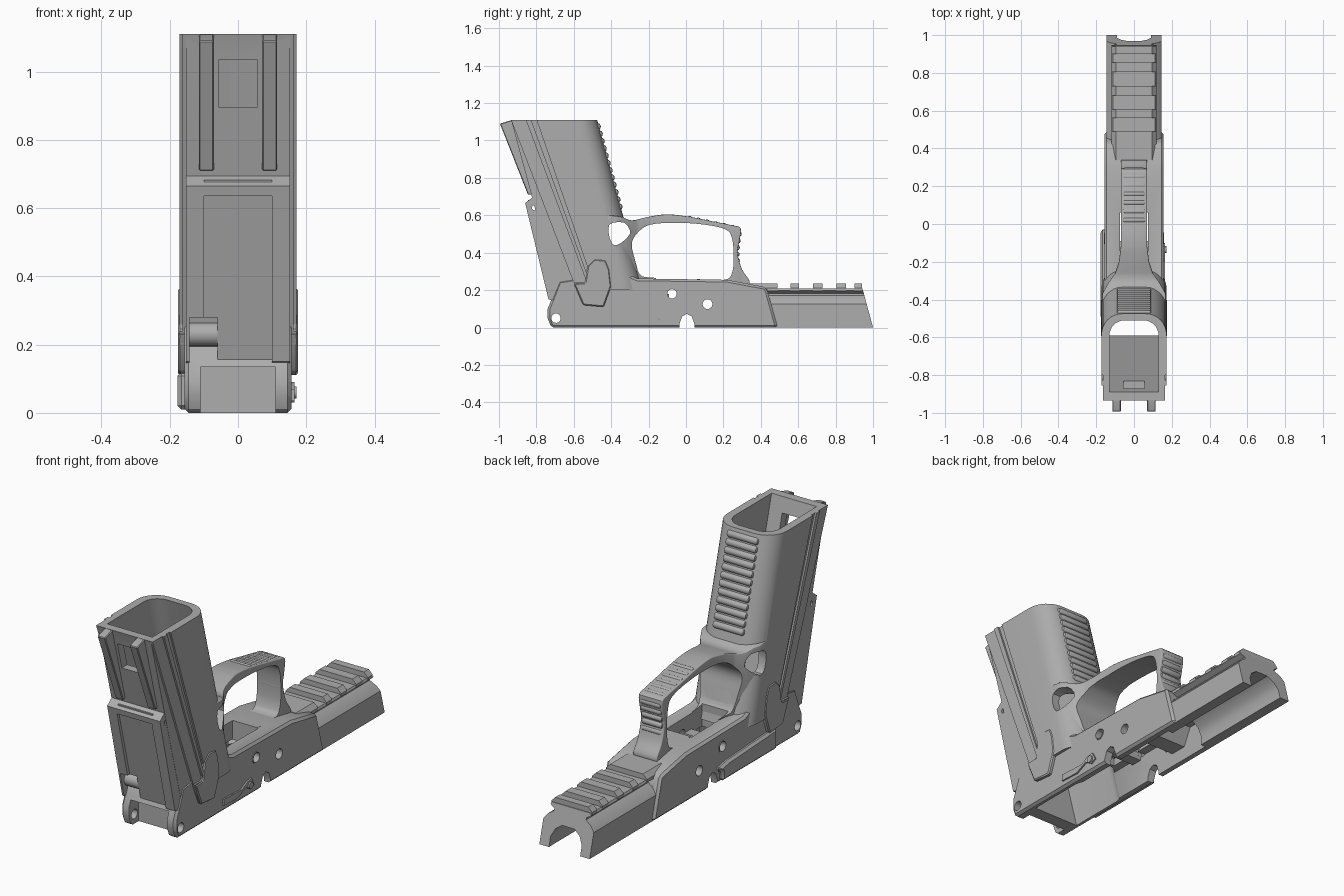
import bpy, bmesh, math
from mathutils import Vector

if "Cube" in bpy.data.objects:
    bpy.data.objects.remove(bpy.data.objects["Cube"])

grey = bpy.data.materials.new("matte grey")
grey.use_nodes = True
grey.diffuse_color = (0.42, 0.42, 0.42, 1)
grey.node_tree.nodes["Principled BSDF"].inputs["Base Color"].default_value = grey.diffuse_color

SLANT = 0.27   # backward lean of the grip
TOP = 1.11


def loft(name, lower, upper):
    """Solid between two matching loops of 3D points."""
    bm = bmesh.new()
    a = [bm.verts.new(p) for p in lower]
    b = [bm.verts.new(p) for p in upper]
    n = len(a)
    bm.faces.new(a)
    bm.faces.new(b)
    for i in range(n):
        j = (i + 1) % n
        bm.faces.new((a[i], a[j], b[j], b[i]))
    bmesh.ops.recalc_face_normals(bm, faces=bm.faces)
    mesh = bpy.data.meshes.new(name)
    bm.to_mesh(mesh)
    bm.free()
    ob = bpy.data.objects.new(name, mesh)
    bpy.context.collection.objects.link(ob)
    mesh.materials.append(grey)
    return ob


def prism(name, pts, x0, x1):
    """Side profile (y, z) extruded across x."""
    return loft(name, [(x0, y, z) for y, z in pts], [(x1, y, z) for y, z in pts])


def box(name, x, y, z):
    return prism(name, [(y[0], z[0]), (y[1], z[0]), (y[1], z[1]), (y[0], z[1])], *x)


def disc(y, z, r, n=24):
    return [(y + r * math.cos(2 * math.pi * i / n), z + r * math.sin(2 * math.pi * i / n)) for i in range(n)]


def curve(pts, steps=4):
    """Closed smooth curve through the points."""
    out, n = [], len(pts)
    for i in range(n):
        a, b, c, d = (Vector(pts[(i + k) % n]) for k in (-1, 0, 1, 2))
        for s in range(steps):
            t = s / steps
            p = 0.5 * (2 * b + (c - a) * t + (2 * a - 5 * b + 4 * c - d) * t * t + (3 * b - a - 3 * c + d) * t ** 3)
            out.append(tuple(p))
    return out


def bake(ob):
    dg = bpy.context.evaluated_depsgraph_get()
    mesh = bpy.data.meshes.new_from_object(ob.evaluated_get(dg))
    ob.modifiers.clear()
    ob.data = mesh


def bevel(ob, width, segments=1, angle=40):
    m = ob.modifiers.new("bevel", "BEVEL")
    m.width, m.segments, m.limit_method, m.angle_limit = width, segments, "ANGLE", math.radians(angle)
    bake(ob)


def combine(ob, tools, op="DIFFERENCE"):
    for t in tools:
        m = ob.modifiers.new("cut", "BOOLEAN")
        m.object, m.operation, m.solver = t, op, "EXACT"
    bake(ob)


def section(half, back, front, radius, z):
    """Plan of the grip: square back, round front corners, leaning with height."""
    dy = SLANT * (TOP - z)
    pts = [(half, back)]
    for side in (1, -1):
        for i in range(9):
            a = math.radians(90 * i / 8)
            if side < 0:
                a = math.pi / 2 - a
            pts.append((side * (half - radius + radius * math.cos(a)), front - radius + radius * math.sin(a)))
    pts.append((-half, back))
    return [(x, y + dy, z) for x, y in pts]


def mirrored_prism(name, pts, x0, x1):
    return [prism("left_" + name, pts, x0, x1), prism("right_" + name, pts, -x1, -x0)]


# cutters shared by several parts
well = loft("well_cutter", section(0.13, -0.89, -0.51, 0.08, -0.1), section(0.13, -0.89, -0.51, 0.08, 1.3))
strut_hole = prism("strut_cutter", curve([(-.41, .55), (-.33, .56), (-.30, .50), (-.37, .44), (-.405, .47)], 3), -.3, .3)
trigger_slot = box("trigger_slot_cutter", (-.075, .075), (-.24, .06), (.1, .4))
finger_hole = prism("finger_cutter", curve(
    [(-.255, .51), (-.19, .55), (-.05, .56), (.1, .55), (.21, .525), (.245, .48), (.255, .38), (.245, .29),
     (.2, .255), (0, .262), (-.2, .268), (-.25, .29), (-.275, .37), (-.29, .45)]), -.3, .3)
cutters = [well, strut_hole, trigger_slot, finger_hole]

# grip shell with stepped sides
grip = loft("grip", section(0.172, -0.935, -0.475, 0.11, 0.2), section(0.172, -0.935, -0.475, 0.11, TOP))
steps = mirrored_prism("rear_step", [(-1.2, 1.2), (-.97, 1.2), (-.585, .2), (-.8, .2)], .153, .3)
steps += mirrored_prism("middle_step", [(-1.0, 1.2), (-.89, 1.2), (-.53, .24), (-.62, .24)], .163, .3)
steps += mirrored_prism("groove", [(-.86, 1.2), (-.83, 1.2), (-.505, .26), (-.52, .26)], .163, .3)
window = box("window_cutter", (-.055, .055), (-1.1, -.75), (.895, 1.035))
combine(grip, [well, strut_hole, window] + steps)
cutters += steps + [window]

# twin rails up the back of the grip
for rail in mirrored_prism("back_rail", [(-.995, 1.09), (-.93, TOP), (-.89, TOP), (-.79, .71), (-.845, .71)], .07, .115):
    bevel(rail, .004)

# lower back panel with a recessed centre
panel = prism("back_panel", [(-.86, .665), (-.815, .70), (-.78, .69), (-.62, .13), (-.735, .15)], -.152, .152)
recess = prism("recess_cutter", [(-.95, .635), (-.838, .635), (-.69, .05), (-.95, .05)], -.1, .1)
notch = box("notch_cutter", (-.142, -.06), (-.9, -.66), (.12, .28))
eyes = prism("panel_hole_cutter", disc(-.81, .64, .014, 12), -.3, .3)
combine(panel, [recess, notch, eyes, well])
cutters += [recess, notch, eyes]
prism("back_pin", disc(-.70, .23, .035), -.145, -.06)
box("panel_lip", (-.1, .1), (-.846, -.80), (.655, .682))

# main frame body, hollow underneath
body = prism("frame_body", [(-.72, 0), (-.74, .05), (-.74, .10), (-.715, .16), (-.68, .25), (-.35, .30), (-.26, .262),
                            (.22, .255), (.30, .24), (.43, .215), (.49, 0)], -.157, .157)
bevel(body, .012)
channel = box("channel_cutter", (-.118, .118), (-.58, .6), (-.1, .16))
tang_gap = box("tang_gap_cutter", (-.11, .11), (-.9, -.66), (-.1, .135))
arch = prism("arch_cutter", [(-.04, -.1), (.05, -.1), (.045, .02), (.03, .06), (.005, .073), (-.02, .06), (-.035, .02)], -.3, .3)
holes = [prism("hole_cutter", disc(y, z, r), -.3, .3) for y, z, r in
         ((-.695, .05, .025), (-.075, .18, .025), (.115, .125, .026))]
body_cuts = [channel, tang_gap, arch, well, trigger_slot] + holes
combine(body, body_cuts)
cutters += [channel, tang_gap, arch] + holes

# bushing ring around the upper pin hole
for ring in mirrored_prism("pin_bushing", disc(-.075, .18, .031), .14, .16):
    combine(ring, [holes[1]])

# rounded side lobes where the grip meets the frame
lobe = [(-.60, .235), (-.54, .24), (-.525, .33), (-.49, .365), (-.43, .36), (-.41, .31), (-.40, .22), (-.44, .11), (-.55, .12)]
for plate in mirrored_prism("side_lobe", lobe, .14, .176):
    bevel(plate, .006)

# trigger guard, flaring into the grip
guard = prism("trigger_guard", curve(
    [(-.46, .58), (-.36, .595), (-.29, .573), (-.2, .592), (-.1, .605), (.02, .592), (.14, .568), (.24, .548),
     (.292, .53), (.285, .46), (.275, .40), (.30, .31), (.34, .245), (.3, .21), (.1, .2), (-.2, .2), (-.44, .22), (-.46, .4)]),
    -.2, .2)
flare = [(.17, -.5), (.168, -.37), (.135, -.31), (.10, -.26), (.08, -.2), (.07, -.12), (.068, .5)]
flare += [(-x, y) for x, y in reversed(flare)]
plan = loft("guard_plan_cutter", [(x, y, 0) for x, y in flare], [(x, y, 1) for x, y in flare])
combine(guard, [plan], "INTERSECT")
bevel(guard, .018, 3, 50)
combine(guard, [finger_hole, strut_hole, well, trigger_slot])
cutters.append(plan)

# finger ribs on grip front, guard top and guard leg
def rib(name, y, z, r, half):
    ob = prism(name, disc(y, z, r, 14), -half, half)
    bevel(ob, r * .6, 2)


for i in range(12):
    z = .645 + i * .039
    rib("grip_rib", -.484 + SLANT * (TOP - z), z, .019, .09)
for i in range(6):
    rib("guard_top_rib", .02 + i * .046, .583 - i * .0095, .014, .06)
for i in range(6):
    rib("guard_front_rib", (.282, .276, .272, .27, .272, .276)[i], .50 - i * .036, .016, .06)

# front cover with undercut accessory rail
half = [(.145, 0), (.145, .125), (.125, .15), (.092, .172), (.092, .182), (.118, .197), (.112, .208)]
inner = [(.09, 0), (.09, .05), (.07, .09), (.035, .115)]
ring = half + [(-x, z) for x, z in reversed(half)] + [(-x, z) for x, z in inner] + [(x, z) for x, z in reversed(inner)]
loft("front_cover", [(x, .40, z) for x, z in ring], [(x, 1 - .27 * z, z) for x, z in ring])
for y0, y1 in ((.34, .49), (.56, .605), (.68, .73), (.805, .855), (.90, .94)):
    tooth = [(.118, .196), (.118, .212), (.095, .235)]
    tooth += [(-x, z) for x, z in reversed(tooth)]
    loft("rail_tooth", [(x, y0, z) for x, z in tooth], [(x, y1, z) for x, z in tooth])

# lever on one side, ledge on the other, blocks inside
lever = [(-.35, .035), (-.24, .03), (-.17, .06), (-.13, .035), (-.10, .05), (-.12, .09), (-.16, .085), (-.2, .062), (-.35, .068)]
prism("release_lever", lever, .13, .165)
prism("lever_pivot", disc(-.135, .06, .018, 16), .13, .172)
ledge = prism("thumb_ledge", [(-.5, .01), (-.05, .01), (-.05, .06), (-.02, .085), (-.1, .1), (-.5, .12)], -.178, -.14)
bevel(ledge, .012)
lug = prism("locking_block", [(.10, .17), (.15, .07), (.24, .07), (.29, .17)], -.125, .125)
combine(lug, holes)
box("cross_block", (-.125, .125), (-.15, -.09), (.14, .18))

# remove helpers, then smooth the curved surfaces
for c in cutters:
    bpy.data.objects.remove(c)
for ob in bpy.data.objects:
    ob.select_set(ob.type == "MESH")
    if ob.type == "MESH":
        bpy.context.view_layer.objects.active = ob
bpy.ops.object.shade_smooth_by_angle(angle=math.radians(32))
